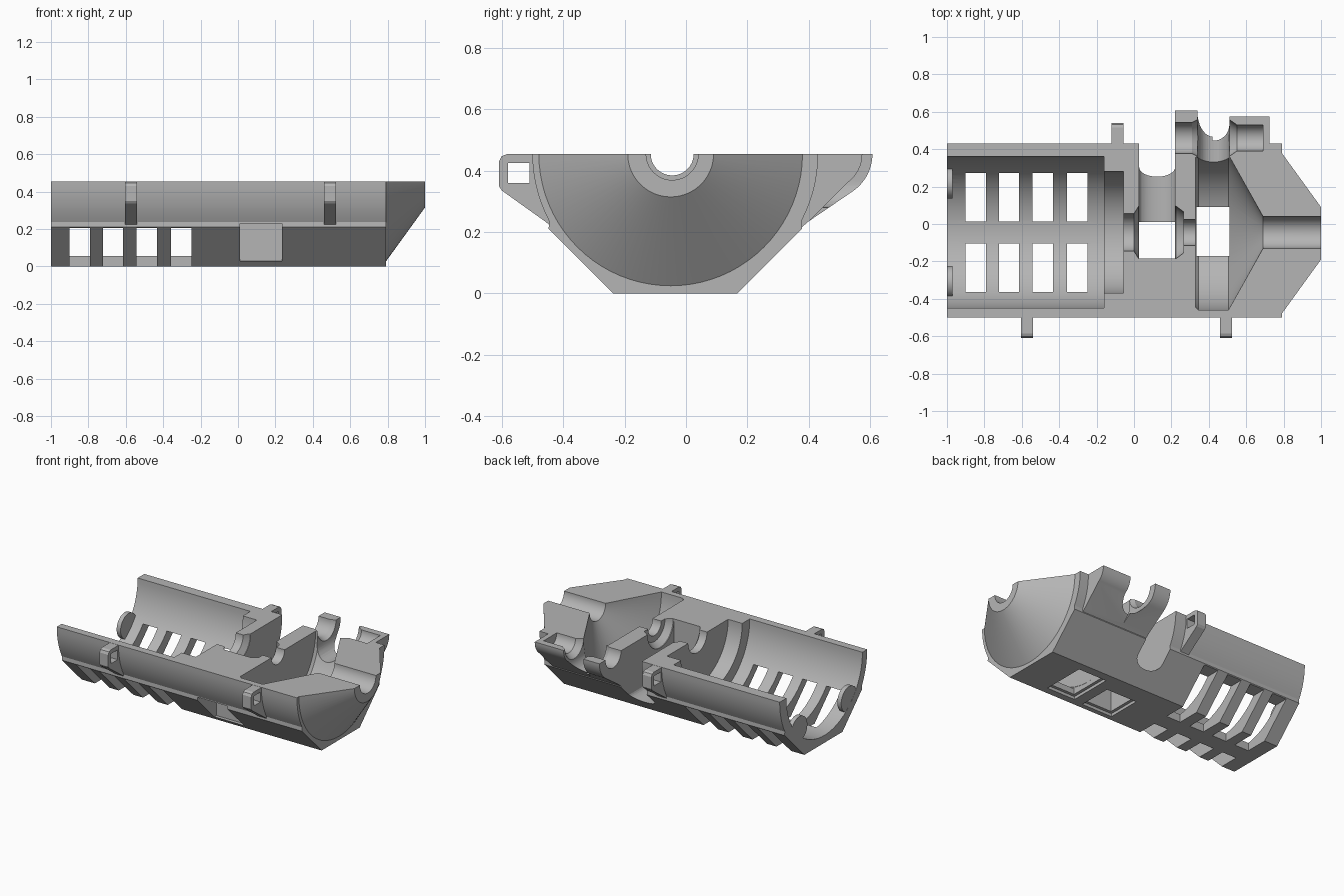
import bpy, bmesh
from math import sin, cos, pi, radians, sqrt
from mathutils import Matrix, Vector

old = bpy.data.objects.get("Cube")
if old:
    bpy.data.objects.remove(old, do_unlink=True)

TOP = 0.455        # parting plane
MID = -0.035       # centre line of the outer hull
AXIS = -0.045      # centre line of the bore

grey = bpy.data.materials.new("plain_grey")
grey.use_nodes = True
grey.diffuse_color = (0.46, 0.46, 0.46, 1)
grey.node_tree.nodes["Principled BSDF"].inputs["Base Color"].default_value = (0.46, 0.46, 0.46, 1)


def finish(name, bm):
    bmesh.ops.recalc_face_normals(bm, faces=bm.faces)
    mesh = bpy.data.meshes.new(name)
    bm.to_mesh(mesh)
    bm.free()
    mesh.materials.append(grey)
    obj = bpy.data.objects.new(name, mesh)
    bpy.context.collection.objects.link(obj)
    return obj


def prism(name, outline, x0, x1):
    """Extrude a (y, z) outline along x."""
    bm = bmesh.new()
    face = bm.faces.new([bm.verts.new((x0, y, z)) for y, z in outline])
    new = bmesh.ops.extrude_face_region(bm, geom=[face])["geom"]
    bmesh.ops.translate(bm, vec=(x1 - x0, 0, 0),
                        verts=[v for v in new if isinstance(v, bmesh.types.BMVert)])
    return finish(name, bm)


def box(name, x0, x1, y0, y1, z0, z1):
    return prism(name, [(y0, z0), (y1, z0), (y1, z1), (y0, z1)], x0, x1)


def lathe(name, profile, y, z=TOP, steps=80):
    """Turn an (x, radius) profile about an axis parallel to x."""
    pts = [(profile[0][0], 0)] + profile + [(profile[-1][0], 0)]
    bm = bmesh.new()
    verts = [bm.verts.new((x, y, z + r)) for x, r in pts]
    edges = [bm.edges.new(pair) for pair in zip(verts, verts[1:])]
    bmesh.ops.spin(bm, geom=verts + edges, cent=(0, y, z), axis=(1, 0, 0),
                   angle=2 * pi, steps=steps, use_duplicate=False)
    bmesh.ops.remove_doubles(bm, verts=bm.verts, dist=0.0001)
    return finish(name, bm)


def combine(target, tool, operation):
    mod = target.modifiers.new("join", "BOOLEAN")
    mod.operation, mod.solver, mod.object = operation, "EXACT", tool
    bpy.context.view_layer.objects.active = target
    bpy.ops.object.modifier_apply(modifier=mod.name)
    bpy.data.objects.remove(tool, do_unlink=True)


def add(tool):
    combine(shell, tool, "UNION")


def cut(tool):
    combine(shell, tool, "DIFFERENCE")


# Outer hull: round sides, slanted lower corners, flat bottom
R = 0.466
stop = math_angle = 31
side = [(R * cos(radians(a)), TOP - R * sin(radians(a))) for a in range(0, stop + 1, 4)]
half = [(R, TOP + 0.05)] + side + [(0.413, 0.21), (0.203, 0)]
half = [p for p in half if p[1] > 0.22 or p[1] in (0.21, 0)]
hull = [(MID + y, z) for y, z in half] + [(MID - y, z) for y, z in reversed(half)]
shell = prism("half_shell", hull, -1, 0.79)

# Conical nose
add(lathe("nose", [(0.7, 0.43), (0.79, 0.43), (1, 0.14)], -0.05))


# Side barrel brackets
def bracket(x0, x1, y, r):
    arc = [(y + r * cos(radians(a)), TOP - r * sin(radians(a))) for a in range(0, 56, 5)]
    add(prism("bracket", [(0.3, TOP + 0.04), (0.3, 0.15), (0.4, 0.235)]
              + arc[::-1] + [(y + r, TOP + 0.04)], x0, x1))


bracket(0.21, 0.42, 0.46, 0.148)
bracket(0.41, 0.725, 0.46, 0.115)

# Strap loops with square eyes
loop = [(0.4, TOP - 0.001), (0.4, 0.215), (0.425, 0.235), (0.565, 0.335), (0.575, 0.35),
        (0.575, 0.43), (0.567, 0.447), (0.55, TOP - 0.001)]
for x0, s in [(-0.605, -1), (0.46, -1), (-0.12, 1)]:
    add(prism("loop", [(MID + s * y, z) for y, z in loop], x0, x0 + 0.065))
    eye = sorted((MID + s * 0.475, MID + s * 0.545))
    cut(box("eye", x0 - 0.02, x0 + 0.085, *eye, 0.36, 0.426))

# Stepped main bore
cut(lathe("bore", [(-1.1, 0.405), (-0.16, 0.405), (-0.16, 0.325), (-0.055, 0.325),
                   (-0.055, 0.1), (0, 0.1), (0.025, 0.14), (0.225, 0.14), (0.265, 0.11),
                   (0.265, 0.07), (0.33, 0.07), (0.33, 0.4), (0.345, 0.415), (0.505, 0.415),
                   (0.69, 0.085), (1.1, 0.085)], AXIS))

# Side barrel bore
cut(lathe("side_bore", [(0.15, 0.083), (0.31, 0.083), (0.34, 0.098), (0.51, 0.098),
                        (0.55, 0.07), (0.69, 0.07)], 0.46, steps=48))


# U-shaped cross channels running out through the left wall
def channel(x0, x1, y0, floor, bevel):
    bm = bmesh.new()
    pts = [(x0, TOP + 0.2), (x0, floor + bevel)]
    cx, w = (x0 + x1) / 2, (x1 - x0) / 2
    pts += [(cx - w * cos(radians(a)), floor + bevel * (1 - sin(radians(a))))
            for a in range(10, 180, 10)]
    pts += [(x1, floor + bevel), (x1, TOP + 0.2)]
    face = bm.faces.new([bm.verts.new((x, y0, z)) for x, z in pts])
    new = bmesh.ops.extrude_face_region(bm, geom=[face])["geom"]
    bmesh.ops.translate(bm, vec=(0, 1, 0),
                        verts=[v for v in new if isinstance(v, bmesh.types.BMVert)])
    cut(finish("channel", bm))


channel(0.028, 0.22, -0.02, 0.085, 0.05)
channel(0.34, 0.51, 0.25, 0.28, 0.088)

# Floor windows, each with a shallow recess beneath
for x0, x1, y0, y1, z1 in [(0.028, 0.22, -0.185, 0.01, 0.5), (0.335, 0.51, -0.17, 0.09, 0.2)]:
    cut(box("window", x0, x1, y0, y1, -0.1, z1))
    cut(box("recess", x0 - 0.02, x1 + 0.02, y0 - 0.02, y1 + 0.02, -0.1, 0.02))

# Pocket in the slanted front side
cut(box("pocket", 0.01, 0.235, -0.7, -0.245, 0.03, 0.23))

# Cooling slots on both sides of a central rib
for x0 in (-0.9, -0.722, -0.542, -0.357):
    for s in (-1, 1):
        ys = sorted((AXIS + s * 0.058, AXIS + s * 0.7))
        cut(box("slot", x0, x0 + 0.108, *ys, -0.1, 0.205))

# Trim everything at the parting plane
cut(box("trim", -1.5, 1.5, -1, 1, TOP, 1.5))

# Rounded retaining lips at the open end
for s in (-1, 1):
    add(lathe("lip", [(-0.999, 0.085), (-0.97, 0.085)],
              AXIS + s * 0.265, TOP - 0.262, steps=40))

# Smooth the curves, keep the creases
bpy.ops.object.select_all(action="DESELECT")
shell.select_set(True)
bpy.context.view_layer.objects.active = shell
bpy.ops.object.shade_smooth_by_angle(angle=radians(10))
